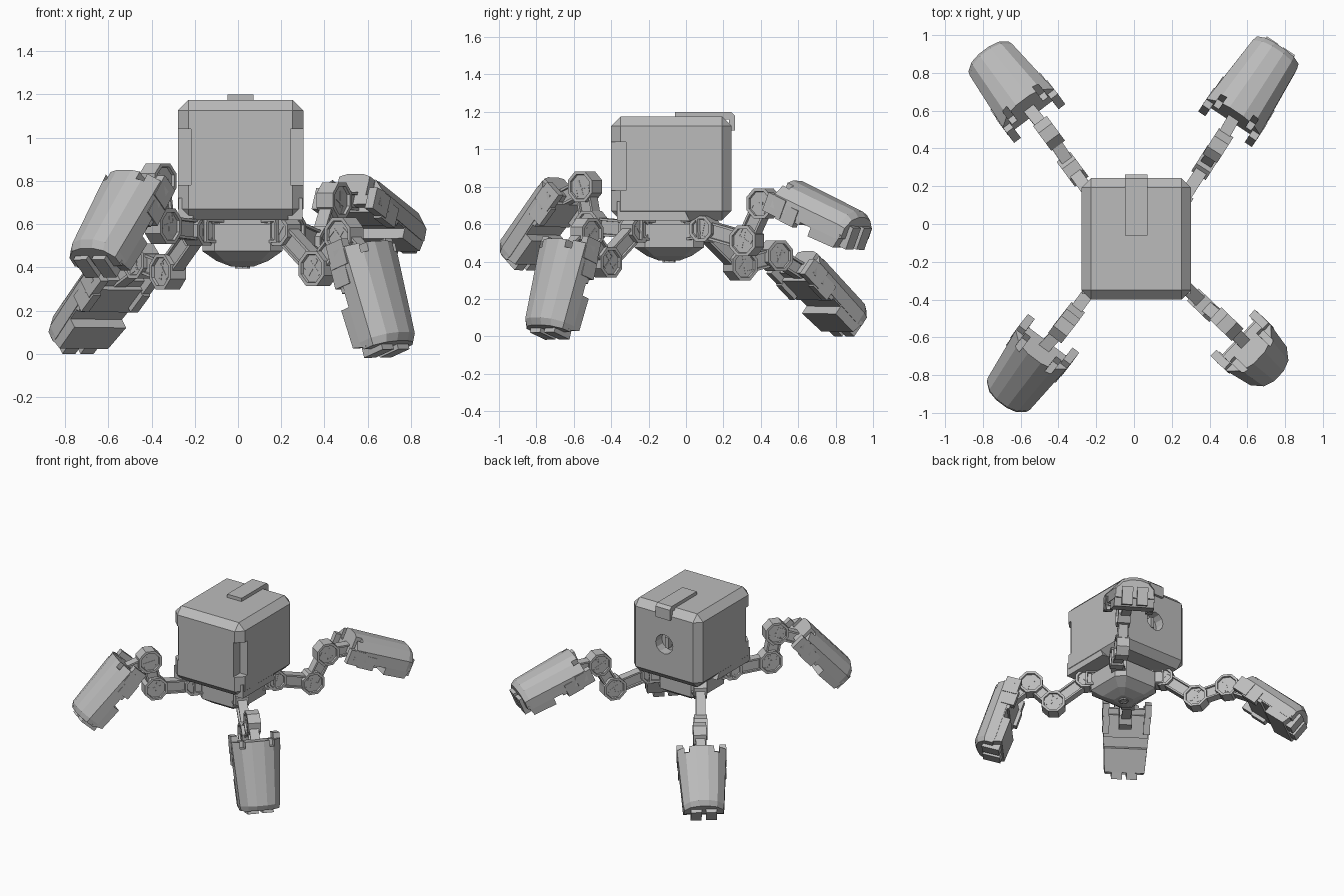
import bpy, bmesh, math
from mathutils import Vector, Matrix

cube = bpy.data.objects.get("Cube")
if cube:
    bpy.data.objects.remove(cube)

GREY = (0.5, 0.5, 0.5, 1)
mat = bpy.data.materials.new("plain grey")
mat.use_nodes = True
mat.diffuse_color = GREY
mat.node_tree.nodes["Principled BSDF"].inputs["Base Color"].default_value = GREY


def finish(name, bm, frame=None):
    if frame:
        bm.transform(frame)
    bmesh.ops.recalc_face_normals(bm, faces=bm.faces[:])
    me = bpy.data.meshes.new(name)
    bm.to_mesh(me)
    bm.free()
    me.materials.append(mat)
    ob = bpy.data.objects.new(name, me)
    bpy.context.collection.objects.link(ob)
    return ob


def loft(name, rings, frame=None):
    """Skin a stack of rings and cap both ends."""
    bm = bmesh.new()
    loops = [[bm.verts.new(p) for p in ring] for ring in rings]
    n = len(loops[0])
    for a, b in zip(loops, loops[1:]):
        for i in range(n):
            bm.faces.new((a[i], a[(i + 1) % n], b[(i + 1) % n], b[i]))
    bm.faces.new(loops[0][::-1])
    bm.faces.new(loops[-1])
    return finish(name, bm, frame)


def box_mesh(lo, hi, bevel=0):
    bm = bmesh.new()
    lo, hi = Vector(lo), Vector(hi)
    bmesh.ops.create_cube(bm, size=1)
    for v in bm.verts:
        v.co = Vector(a * b for a, b in zip(v.co, hi - lo)) + (lo + hi) / 2
    if bevel:
        bmesh.ops.bevel(bm, geom=bm.edges[:], offset=bevel, segments=1, affect='EDGES')
    return bm


def box(name, lo, hi, frame=None, bevel=0):
    return finish(name, box_mesh(lo, hi, bevel), frame)


def cylinder(name, radius, depth, frame, sides=8, inset=0):
    bm = bmesh.new()
    bmesh.ops.create_cone(bm, cap_ends=True, segments=sides, radius1=radius,
                          radius2=radius, depth=depth)
    sink_sides(bm, inset)
    return finish(name, bm, frame)


def sink_sides(bm, inset):
    """Recess the faces that look along the local z axis."""
    if inset:
        bm.normal_update()
        caps = [f for f in bm.faces if abs(f.normal.z) > 0.9]
        bmesh.ops.inset_individual(bm, faces=caps, thickness=inset, depth=0)
        bmesh.ops.inset_individual(bm, faces=caps, thickness=0.002, depth=-0.014)


def cut(target, cutter):
    cutter.hide_render = True
    mod = target.modifiers.new("cut", 'BOOLEAN')
    mod.object = cutter
    mod.solver = 'EXACT'
    bpy.context.view_layer.objects.active = target
    bpy.ops.object.modifier_apply(modifier=mod.name)
    bpy.data.objects.remove(cutter)


def frame_from(x, y, z, origin):
    m = Matrix((x, y, z)).transposed().to_4x4()
    m.translation = origin
    return m


# Body with notched front corners and a round socket in the back
CX = 0.012
body = box("body", (CX - 0.29, -0.4, 0.62), (CX + 0.29, 0.243, 1.175), bevel=0.05)
for s in (-1, 1):
    cut(body, box("corner_cutter", (CX + s * 0.265 - 0.035, -0.5, 0.78),
                  (CX + s * 0.265 + 0.035, -0.32, 1.04)))
    # Sloped-end lower side plates
    x0, x1 = CX + s * 0.22, CX + s * 0.287
    side = [(-0.37, 0.62), (0.02, 0.62), (-0.03, 0.72), (-0.37, 0.72)]
    loft("lower_side_plate", [[(x, y, z) for y, z in side] for x in (x0, x1)])
back = Matrix.Translation((CX, 0.24, 0.9)) @ Matrix.Rotation(math.pi / 2, 4, 'X')
cut(body, cylinder("socket_cutter", 0.072, 0.14, back, 12))
box("socket_key", (CX - 0.015, 0.16, 0.86), (CX + 0.015, 0.215, 0.94))

# Strap over the top and back edge
strap = [(-0.06, 1.16), (-0.06, 1.2), (0.24, 1.2), (0.262, 1.18),
         (0.262, 1.1), (0.23, 1.1), (0.23, 1.16)]
loft("top_strap", [[(x, y, z) for y, z in strap] for x in (-0.048, 0.072)])

# Hub and faceted dome below the body, both squares with cut corners
HUB = Vector((0.02, -0.09, 0))


def cut_square(r, z):
    k = 0.7 * r
    pts = [(r, -k), (r, k), (k, r), (-k, r), (-r, k), (-r, -k), (-k, -r), (k, -r)]
    return [HUB + Vector((x, y, z)) for x, y in pts]


loft("hub_dome", [cut_square(r, z) for r, z in
                  ((0.055, 0.405), (0.12, 0.43), (0.185, 0.475), (0.185, 0.6),
                   (0.15, 0.6), (0.15, 0.64))])
cylinder("dome_button", 0.035, 0.02, Matrix.Translation(HUB + Vector((0, 0, 0.405))), 8, 0.01)


def link(name, a, b, axis, height, width):
    """Bar between two joints with recessed sides."""
    d = (b - a).normalized()
    bm = box_mesh((0, -height / 2, -width / 2), ((b - a).length, height / 2, width / 2))
    sink_sides(bm, 0.018)
    finish(name, bm, frame_from(d, axis.cross(d), axis, a))


def foot(tag, base, tip, across):
    """Armoured foot: x runs to the tip, y across, z out of the shell."""
    u = (tip - base).normalized()
    v = (across - u * across.dot(u)).normalized()
    w = u.cross(v)
    outward = Vector((base.x, base.y, 0)).normalized() + Vector((0, 0, 1))
    if w.dot(outward) < 0:
        v, w = -v, -w
    f = frame_from(u, v, w, base)
    L = (tip - base).length
    arc = [(1, -0.45), (0.98, 0.25), (0.66, 0.8), (0.25, 1)]
    arc += [(-y, z) for y, z in reversed(arc)]

    def section(x, half, top):
        return [(x, y * half, z * top) for y, z in arc]

    shell = loft(tag + "_foot_shell",
                 [section(0, 0.172, 0.105), section(L - 0.05, 0.143, 0.108),
                  section(L - 0.015, 0.135, 0.085)], f)
    # Stepped inner plate
    steps = [(0.04, -0.02), (0.04, -0.07), (0.2, -0.07), (0.2, -0.055), (0.27, -0.055),
             (0.27, -0.105), (L - 0.04, -0.1), (L - 0.02, -0.02)]
    loft(tag + "_foot_inner", [[(x, s * (0.166 - 0.06 * x), z) for x, z in steps]
                               for s in (-1, 1)], f)
    for s in (-1, 1):
        def pair(name, x0, x1, y0, y1, z0, z1):
            a, b = sorted((s * y0, s * y1))
            return box(tag + name, (x0, a, z0), (x1, b, z1), f)
        # Shell slots, ankle prongs, side skirts and toes
        cut(shell, pair("_slot_cutter", -0.05, 0.045, 0.085, 0.12, 0.0, 0.2))
        pair("_ankle_prong", -0.04, 0.08, 0.125, 0.17, -0.085, 0.02)
        pair("_side_skirt", 0.05, 0.17, 0.12, 0.165, -0.095, 0)
        pair("_toe", L - 0.06, L + 0.01, 0.015, 0.09, -0.09, 0.035)


# Legs: shoulder, elbow, knee, foot base, foot tip
LEGS = {
    "front_left": ((0.21, -0.27, 0.57), (0.37, -0.43, 0.395), (0.49, -0.53, 0.55),
                   (0.59, -0.64, 0.49), (0.705, -0.745, 0.02)),
    "front_right": ((-0.18, -0.28, 0.57), (-0.345, -0.505, 0.59), (-0.37, -0.54, 0.8),
                    (-0.48, -0.65, 0.78), (-0.67, -0.91, 0.42)),
    "back_left": ((0.24, 0.1, 0.575), (0.385, 0.325, 0.51), (0.445, 0.415, 0.71),
                  (0.52, 0.56, 0.735), (0.765, 0.925, 0.55)),
    "back_right": ((-0.19, 0.1, 0.57), (-0.325, 0.29, 0.38), (-0.45, 0.48, 0.43),
                   (-0.55, 0.6, 0.375), (-0.77, 0.885, 0.075)),
}
UP = Vector((0, 0, 1))
for tag, points in LEGS.items():
    shoulder, elbow, knee, base, tip = map(Vector, points)
    reach = tip - shoulder
    reach.z = 0
    reach.normalize()
    axis = reach.cross(UP)
    root = HUB + Vector((0, 0, 0.56))
    link(tag + "_hub_arm", root, shoulder, (shoulder - root).cross(UP).normalized(), 0.11, 0.1)
    for name, p, r in (("_shoulder", shoulder, 0.075), ("_elbow", elbow, 0.088),
                       ("_knee", knee, 0.088)):
        tilt = frame_from(reach, UP, axis, p) @ Matrix.Rotation(math.pi / 8, 4, 'Z')
        cylinder(tag + name, r, 0.09, tilt, 8, 0.018)
    link(tag + "_upper_arm", shoulder, elbow, axis, 0.095, 0.065)
    link(tag + "_lower_arm", elbow, knee, axis, 0.095, 0.065)
    ankle = base + (tip - base).normalized() * 0.08
    d = (ankle - knee).normalized()
    link(tag + "_ankle_bar", knee, ankle, (axis - d * axis.dot(d)).normalized(), 0.085, 0.065)
    foot(tag, base, tip, axis)
